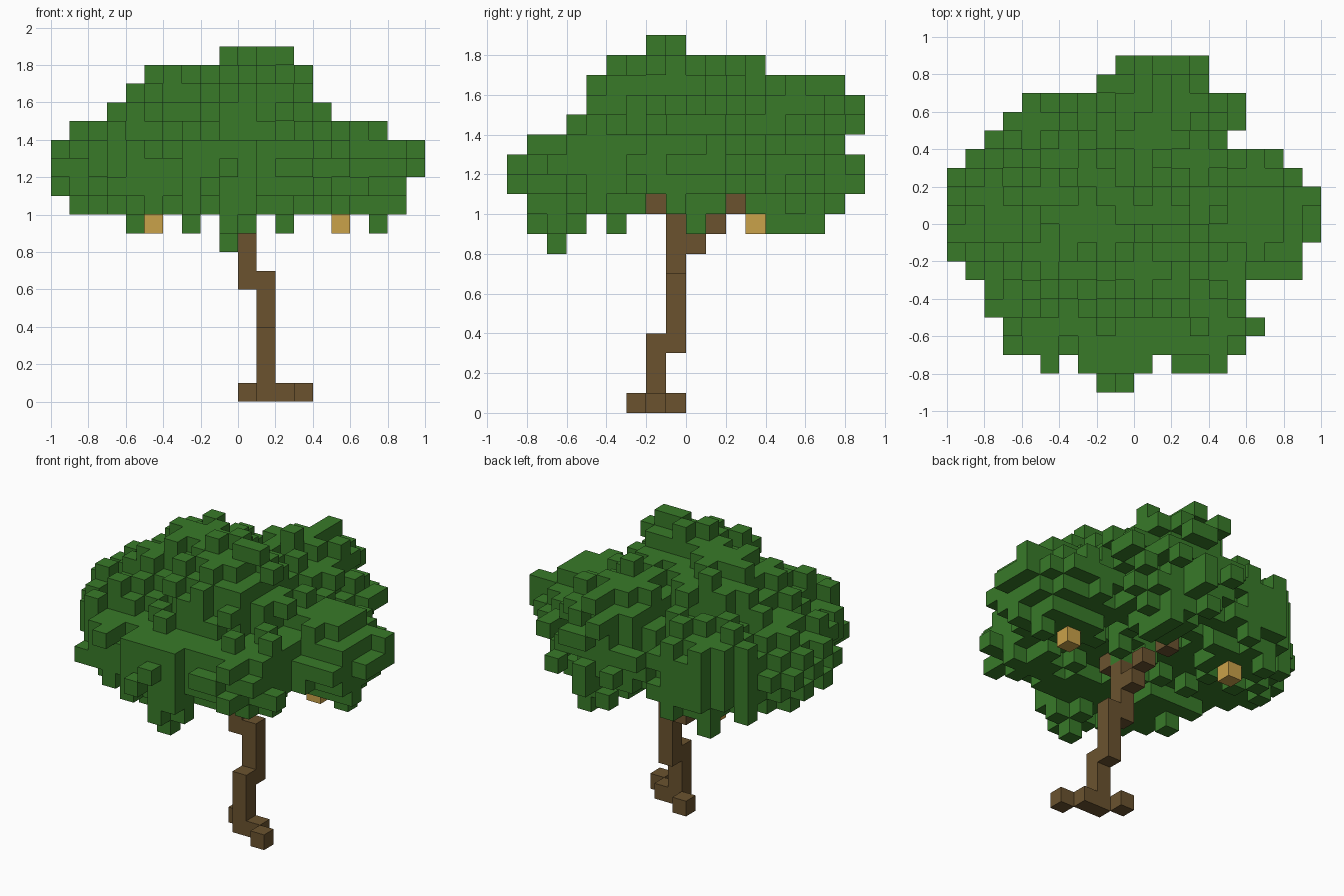
import bpy, bmesh, random
from mathutils import Vector

random.seed(7)
CELL = 0.1

cube = bpy.data.objects.get("Cube")
if cube:
    bpy.data.objects.remove(cube)


def material(name, r, g, b):
    mat = bpy.data.materials.new(name)
    mat.use_nodes = True
    mat.diffuse_color = (r, g, b, 1)
    mat.node_tree.nodes["Principled BSDF"].inputs["Base Color"].default_value = (r, g, b, 1)
    return mat


def neighbours(cell):
    x, y, z = cell
    return [(x + 1, y, z), (x - 1, y, z), (x, y + 1, z),
            (x, y - 1, z), (x, y, z + 1), (x, y, z - 1)]


def build_blocks(name, cells, solid, mat):
    """Skin a set of grid cells, leaving out faces buried in solid cells."""
    bm = bmesh.new()
    for cell in sorted(cells):
        centre = Vector(cell) + Vector((0.5, 0.5, 0.5))
        for beside in neighbours(cell):
            if beside in solid:
                continue
            normal = (Vector(beside) - Vector(cell)) / 2
            u = Vector((normal.y, normal.z, normal.x))
            v = 2 * normal.cross(u)
            corners = (-u - v, u - v, u + v, v - u)
            bm.faces.new([bm.verts.new((centre + normal + c) * CELL) for c in corners])
    bmesh.ops.remove_doubles(bm, verts=bm.verts, dist=CELL / 100)
    mesh = bpy.data.meshes.new(name)
    bm.to_mesh(mesh)
    bm.free()
    mesh.materials.append(mat)
    obj = bpy.data.objects.new(name, mesh)
    bpy.context.collection.objects.link(obj)


# Trunk: three stacked stems that step sideways, with roots and branches
trunk = set()
for x, y, low, high in ((1, -2, 0, 4), (1, -1, 3, 7), (0, -1, 6, 10)):
    trunk |= {(x, y, z) for z in range(low, high)}
trunk |= {(2, -2, 0), (3, -3, 0), (0, -1, 0)}
trunk |= {(0, 0, 8), (0, 1, 9), (-1, 2, 10), (0, -2, 10)}

# Hanging fruit
fruit = {(5, 0, 9), (-5, 3, 9)}

# Crown outline: first and last cell of each row
width_by_height = dict(zip(range(10, 19), (
    (-9, 8), (-10, 8), (-10, 9), (-10, 9), (-9, 7), (-7, 4), (-6, 3), (-5, 3), (-1, 2))))
depth_by_height = dict(zip(range(10, 19), (
    (-8, 7), (-9, 8), (-9, 8), (-8, 7), (-6, 8), (-5, 8), (-5, 7), (-4, 3), (-2, -1))))
width_by_depth = dict(zip(range(-9, 9), (
    (-2, -1), (-5, 4), (-7, 5), (-7, 6), (-8, 5), (-8, 5), (-9, 8), (-10, 8), (-10, 9),
    (-10, 9), (-10, 9), (-10, 8), (-9, 7), (-8, 4), (-7, 5), (-6, 5), (-2, 3), (-1, 3))))

# Leaf clumps: centre and radii in cells
clumps = [
    ((-2.8, 0.2, 14.2), (3.5, 3.4, 3.6)),
    ((0.3, -1.4, 14.3), (3.5, 3.5, 3.8)),
    ((-0.5, -5, 12.2), (3.6, 3.3, 2.3)),
    ((6, 0.5, 12.4), (3.4, 3.1, 2.4)),
    ((-6.5, 0.5, 12.7), (3, 3.3, 2.1)),
    ((-4.7, -3.8, 12.4), (3.1, 3.1, 2.3)),
    ((-4.6, 4.2, 12.6), (3.3, 2.8, 2.5)),
    ((1.3, 4.4, 13.5), (3, 3.4, 3.4)),
    ((3.6, -4.2, 12.4), (2.9, 2.9, 2.1)),
]


def within(value, span):
    return span[0] <= value <= span[1]


def reach(cell):
    """Squared distance to the nearest clump, where its skin is at one."""
    return min(sum(((c + 0.5 - m) / r) ** 2 for c, m, r in zip(cell, mid, radii))
               for mid, radii in clumps)


allowed = {}
for z in range(10, 19):
    for y in range(-9, 9):
        for x in range(-10, 10):
            notch = y == -8 and x in (-4, 1)
            branch_gap = z == 10 and y in (-2, 2) and x >= -1
            if notch or branch_gap or (x, y, z) in trunk:
                continue
            if (within(x, width_by_height[z]) and within(y, depth_by_height[z])
                    and within(x, width_by_depth[y])):
                allowed[x, y, z] = reach((x, y, z))

# Solid clumps with scattered single leaf blocks standing proud
core = {c for c, d in allowed.items() if d < 1}
skin = sorted({n for c in core for n in neighbours(c)} & set(allowed) - core)
random.shuffle(skin)
proud = set()
for cell in skin:
    if random.random() < 0.55 and not proud.intersection(neighbours(cell)):
        proud.add(cell)
leaves = core | proud

# Complete the crown outline along each axis with a block near a clump
order = sorted(allowed, key=lambda c: allowed[c] + 0.15 * random.random())
for axis in range(3):
    def column(cell):
        return cell[:axis] + cell[axis + 1:]
    filled = {column(c) for c in leaves}
    for cell in order:
        if column(cell) not in filled:
            filled.add(column(cell))
            leaves.add(cell)

# Leaf blocks dangling below the clumps, and one capping the trunk
dangling = {(-1, -7, 8), (-1, -7, 9), (-1, -8, 9), (0, -7, 9), (-1, -6, 9), (-3, -6, 9),
            (7, 0, 9), (-6, -4, 9), (2, 5, 9), (2, 4, 9), (2, 6, 9), (-6, 5, 9)}
leaves |= dangling | {(0, -1, 10)}
leaves |= {(x, y, z) for x, y, _ in dangling | fruit for z in (10, 11)}

solid = trunk | leaves | fruit
build_blocks("trunk", trunk, solid, material("bark brown", 0.145, 0.086, 0.028))
build_blocks("leaf_crown", leaves, solid, material("leaf green", 0.04, 0.195, 0.022))
build_blocks("fruit", fruit, solid, material("fruit tan", 0.59, 0.36, 0.068))
